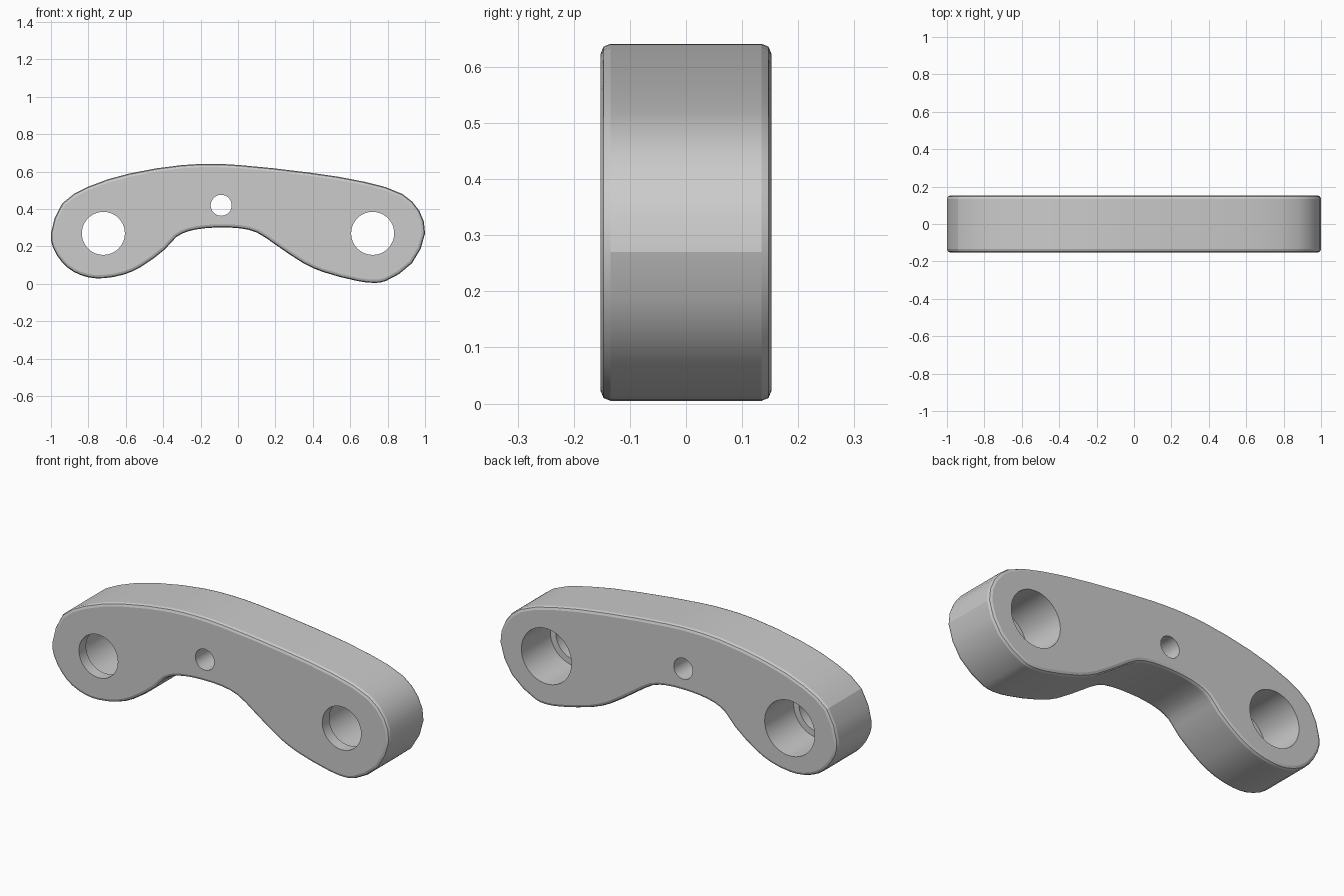
import bpy
import bmesh
from math import radians
from mathutils import Matrix, Vector

default = bpy.data.objects.get("Cube")
if default:
    bpy.data.objects.remove(default, do_unlink=True)

HALF = 0.152       # half the plate thickness
ROUND = 0.017      # rim rounding
LIP = 0.06         # thickness of the lip in front of each counterbore

# Outline control points (x, z), clockwise from the left end
OUTLINE = [
    (-1, .27), (-.94, .43), (-.8, .52), (-.58, .59), (-.3, .635), (-.13, .641),
    (.01, .635), (.38, .595), (.68, .545), (.88, .48), (.97, .39), (1, .27),
    (.93, .11), (.79, .015), (.73, .005), (.64, .015), (.45, .065), (.35, .11),
    (.2, .21), (.1, .275), (.01, .297), (-.09, .301), (-.18, .297), (-.27, .28),
    (-.33, .25), (-.39, .185), (-.52, .09), (-.61, .05), (-.72, .03), (-.8, .035),
    (-.88, .065), (-.94, .115), (-.99, .195),
]


def smooth_loop(points, steps):
    """Closed centripetal spline through the points."""
    pts = [Vector(p) for p in points]
    count = len(pts)
    result = []
    for i in range(count):
        a, b, c, d = (pts[(i + k) % count] for k in (-1, 0, 1, 2))
        t1 = (b - a).length ** 0.5
        t2 = t1 + (c - b).length ** 0.5
        t3 = t2 + (d - c).length ** 0.5
        for s in range(steps):
            t = t1 + (t2 - t1) * s / steps
            ab = a.lerp(b, t / t1)
            bc = b.lerp(c, (t - t1) / (t2 - t1))
            cd = c.lerp(d, (t - t2) / (t3 - t2))
            left = ab.lerp(bc, t / t2)
            right = bc.lerp(cd, (t - t1) / (t3 - t1))
            result.append(left.lerp(right, (t - t1) / (t2 - t1)))
    return result


def make_object(name, bm):
    bmesh.ops.recalc_face_normals(bm, faces=bm.faces)
    mesh = bpy.data.meshes.new(name)
    bm.to_mesh(mesh)
    bm.free()
    obj = bpy.data.objects.new(name, mesh)
    bpy.context.collection.objects.link(obj)
    return obj


def drill(target, x, z, radius, front, back):
    """Cut a round hole along y, between two depths."""
    bm = bmesh.new()
    place = Matrix.Translation((x, (front + back) / 2, z)) @ Matrix.Rotation(radians(90), 4, "X")
    bmesh.ops.create_cone(bm, cap_ends=True, segments=48, radius1=radius,
                          radius2=radius, depth=back - front, matrix=place)
    cutter = make_object("hole_cutter", bm)
    cutter.hide_render = True
    cut = target.modifiers.new("hole", "BOOLEAN")
    cut.operation = "DIFFERENCE"
    cut.solver = "EXACT"
    cut.object = cutter
    bpy.context.view_layer.objects.active = target
    bpy.ops.object.modifier_apply(modifier=cut.name)
    bpy.data.objects.remove(cutter, do_unlink=True)


# Curved plate with rounded rims
bm = bmesh.new()
face = bm.faces.new([bm.verts.new((p.x, -HALF, p.y)) for p in smooth_loop(OUTLINE, 2)])
extruded = bmesh.ops.extrude_face_region(bm, geom=[face], use_keep_orig=True)["geom"]
bmesh.ops.translate(bm, vec=(0, 2 * HALF, 0),
                    verts=[g for g in extruded if isinstance(g, bmesh.types.BMVert)])
bmesh.ops.recalc_face_normals(bm, faces=bm.faces)
rims = [e for e in bm.edges if abs(e.verts[0].co.y - e.verts[1].co.y) < HALF]
bmesh.ops.bevel(bm, geom=rims, offset=ROUND, segments=2, profile=0.5, affect="EDGES")
plate = make_object("curved_link_plate", bm)

# Counterbored end holes and the small middle hole
for side in (-1, 1):
    drill(plate, side * 0.72, 0.27, 0.115, -1, 1)
    drill(plate, side * 0.72, 0.27, 0.148, LIP - HALF, 1)
drill(plate, -0.09, 0.42, 0.056, -1, 1)

# Plain grey metal
grey = bpy.data.materials.new("plain_grey")
grey.use_nodes = True
colour = (0.6, 0.6, 0.6, 1)
grey.diffuse_color = colour
grey.node_tree.nodes["Principled BSDF"].inputs["Base Color"].default_value = colour
plate.data.materials.clear()
plate.data.materials.append(grey)

# Smooth walls, crisp rims
bpy.ops.object.select_all(action="DESELECT")
plate.select_set(True)
bpy.context.view_layer.objects.active = plate
bpy.ops.object.shade_smooth_by_angle(angle=radians(20))
